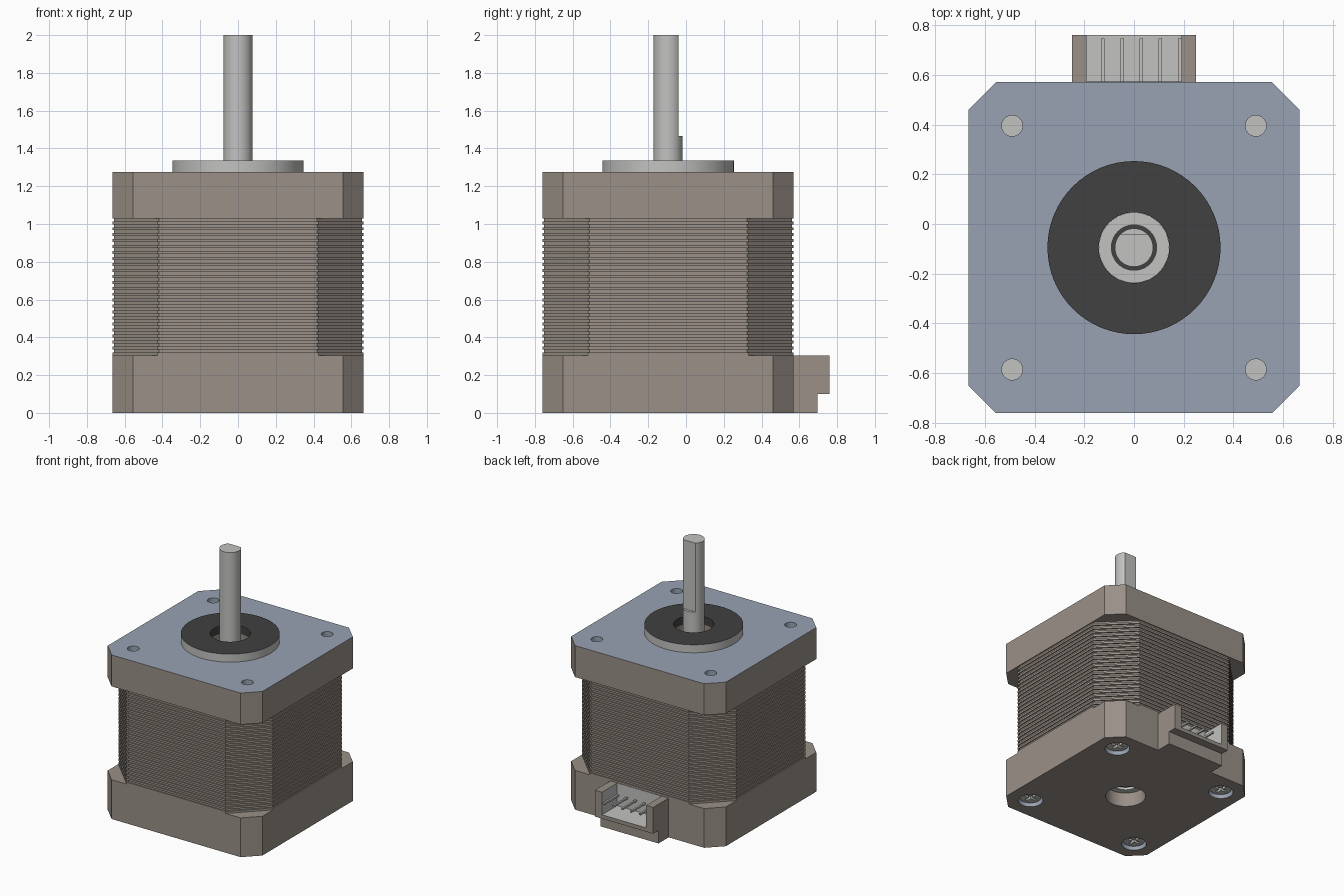
import bpy, bmesh, math
from mathutils import Matrix, Vector

if "Cube" in bpy.data.objects:
    bpy.data.objects.remove(bpy.data.objects["Cube"])

CY = -0.095          # y of the motor axis
HALF = 0.665         # half width of the body
PITCH = 0.49         # half spacing of the mounting holes


def material(name, rgb):
    m = bpy.data.materials.new(name)
    m.diffuse_color = (*rgb, 1)
    m.use_nodes = True
    m.node_tree.nodes["Principled BSDF"].inputs["Base Color"].default_value = m.diffuse_color
    return m


TAUPE = material("taupe metal", (0.32, 0.28, 0.245))
BLUE = material("blue grey plate", (0.32, 0.365, 0.45))
LIGHT = material("light grey steel", (0.54, 0.54, 0.53))
DARK = material("dark grey", (0.052, 0.052, 0.052))


def finish(name, bm, mats, smooth=False):
    bmesh.ops.recalc_face_normals(bm, faces=bm.faces)
    me = bpy.data.meshes.new(name)
    bm.to_mesh(me)
    bm.free()
    for m in mats:
        me.materials.append(m)
    ob = bpy.data.objects.new(name, me)
    bpy.context.collection.objects.link(ob)
    if smooth:
        smooth_shade(ob)
    return ob


def smooth_shade(ob):
    bpy.ops.object.select_all(action='DESELECT')
    ob.select_set(True)
    bpy.context.view_layer.objects.active = ob
    bpy.ops.object.shade_smooth_by_angle(angle=math.radians(30))


def octagon(half, chamfer):
    a, b = half, half - chamfer
    return [(b, -a), (a, -b), (a, b), (b, a), (-b, a), (-a, b), (-a, -b), (-b, -a)]


def stack(name, levels, mats):
    """Closed solid from octagon rings (z, half width, chamfer)."""
    bm = bmesh.new()
    rings = [[bm.verts.new((x, y + CY, z)) for x, y in octagon(h, c)] for z, h, c in levels]
    for lo, hi in zip(rings, rings[1:]):
        for i in range(8):
            j = (i + 1) % 8
            bm.faces.new((lo[i], lo[j], hi[j], hi[i]))
    bm.faces.new(rings[0][::-1])
    bm.faces.new(rings[-1])
    return finish(name, bm, mats)


def cylinder(name, r, z0, z1, x=0, y=CY, mats=(LIGHT,), seg=48):
    bm = bmesh.new()
    bmesh.ops.create_cone(bm, cap_ends=True, segments=seg, radius1=r, radius2=r, depth=z1 - z0,
                          matrix=Matrix.Translation((x, y, (z0 + z1) / 2)))
    return finish(name, bm, mats, True)


def box(name, lo, hi, mats=(LIGHT,)):
    lo, hi = Vector(lo), Vector(hi)
    bm = bmesh.new()
    bmesh.ops.create_cube(bm, size=1, matrix=Matrix.Translation((lo + hi) / 2)
                          @ Matrix.Diagonal((*(hi - lo), 1)))
    return finish(name, bm, mats)


def cut(ob, *cutters):
    bpy.context.view_layer.objects.active = ob
    for c in cutters:
        mod = ob.modifiers.new("cut", 'BOOLEAN')
        mod.operation, mod.solver, mod.object = 'DIFFERENCE', 'EXACT', c
        bpy.ops.object.modifier_apply(modifier=mod.name)
        bpy.data.objects.remove(c)


def paint(ob, rule):
    for p in ob.data.polygons:
        p.material_index = rule(p.center, p.normal)


CORNERS = [(sx * PITCH, CY + sy * PITCH) for sx in (-1, 1) for sy in (-1, 1)]

# Bottom cap with axle bore and screw counterbores
bottom = stack("bottom_cap", [(0, HALF, 0.11), (0.305, HALF, 0.11)], [TAUPE, BLUE])
cut(bottom, cylinder("cutter", 0.145, -0.1, 0.14),
    *[cylinder("cutter", 0.09, -0.1, 0.09, x, y, seg=32) for x, y in CORNERS])


def near_corner(c, r):
    return any(math.hypot(c.x - x, c.y - y) < r for x, y in CORNERS)


paint(bottom, lambda c, n: 1 if near_corner(c, 0.095) and 0.001 < c.z < 0.1 else 0)
smooth_shade(bottom)

# Grooved lamination stack
COUNT, Z0, Z1 = 46, 0.305, 1.03
step = (Z1 - Z0) / COUNT
levels = []
for i in range(COUNT):
    inset = 0.008 if i % 2 else 0.0
    for z in (Z0 + i * step, Z0 + (i + 1) * step):
        levels.append((z, HALF - inset, 0.24))
stack("lamination_stack", levels, [TAUPE])

# Top cap with blue grey face, mounting holes and bearing bore
top = stack("top_cap", [(1.03, HALF, 0.11), (1.275, HALF, 0.11)], [TAUPE, BLUE, LIGHT])
cut(top, cylinder("cutter", 0.142, 1.17, 1.4),
    *[cylinder("cutter", 0.042, 1.15, 1.4, x, y, seg=32) for x, y in CORNERS])
paint(top, lambda c, n: 2 if n.z > 0.9 and c.z < 1.2 else (1 if n.z > 0.9 or near_corner(c, 0.05) else 0))
smooth_shade(top)

# Raised pilot boss, dark on top and in the bore
boss = cylinder("pilot_boss", 0.348, 1.275, 1.337, mats=(LIGHT, DARK), seg=64)
cut(boss, cylinder("cutter", 0.142, 1.2, 1.4))
paint(boss, lambda c, n: 1 if n.z > 0.9 or (abs(n.z) < 0.1 and math.hypot(c.x, c.y - CY) < 0.2) else 0)
smooth_shade(boss)

# Bearings and dark seal around the shaft
cylinder("front_bearing", 0.1415, 1.10, 1.18)
cylinder("front_seal", 0.093, 1.12, 1.184, mats=(DARK,))
rear = cylinder("rear_bearing", 0.143, 0.11, 0.2)
cut(rear, cylinder("cutter", 0.095, 0.0, 0.16))
smooth_shade(rear)

# Shaft with a flat on its back side
shaft = cylinder("shaft", 0.077, 0.12, 2.0)
cut(shaft, box("cutter", (-0.2, -0.04, 1.465), (0.2, 0.2, 2.2)))
smooth_shade(shaft)

# Screw heads with cross recesses
for x, y in CORNERS:
    head = cylinder("screw_head", 0.078, 0.025, 0.1, x, y, seg=32)
    cut(head, box("cutter", (x - 0.05, y - 0.01, 0), (x + 0.05, y + 0.01, 0.05)),
        box("cutter", (x - 0.01, y - 0.05, 0), (x + 0.01, y + 0.05, 0.05)))
    smooth_shade(head)

# Connector housing: stepped side profile, open at the top and back
bm = bmesh.new()
profile = [(0.565, 0), (0.695, 0), (0.695, 0.1), (0.76, 0.1), (0.76, 0.305), (0.565, 0.305)]
face = bm.faces.new([bm.verts.new((-0.25, y, z)) for y, z in profile])
ext = bmesh.ops.extrude_face_region(bm, geom=[face])
bmesh.ops.translate(bm, vec=(0.5, 0, 0), verts=[v for v in ext["geom"] if isinstance(v, bmesh.types.BMVert)])
housing = finish("connector_housing", bm, [TAUPE, LIGHT])
cut(housing, box("cutter", (-0.19, 0.573, 0.13), (0.19, 0.9, 0.5)))
paint(housing, lambda c, n: 1 if (abs(c.x) < 0.2 and abs(n.x) > 0.9) or (n.z > 0.9 and c.z < 0.2)
      or (n.y > 0.9 and c.y < 0.6) else 0)

# Connector pins
for i in range(5):
    px = -0.125 + i * 0.077
    box("connector_pin", (px - 0.007, 0.57, 0.205), (px + 0.007, 0.745, 0.219))
